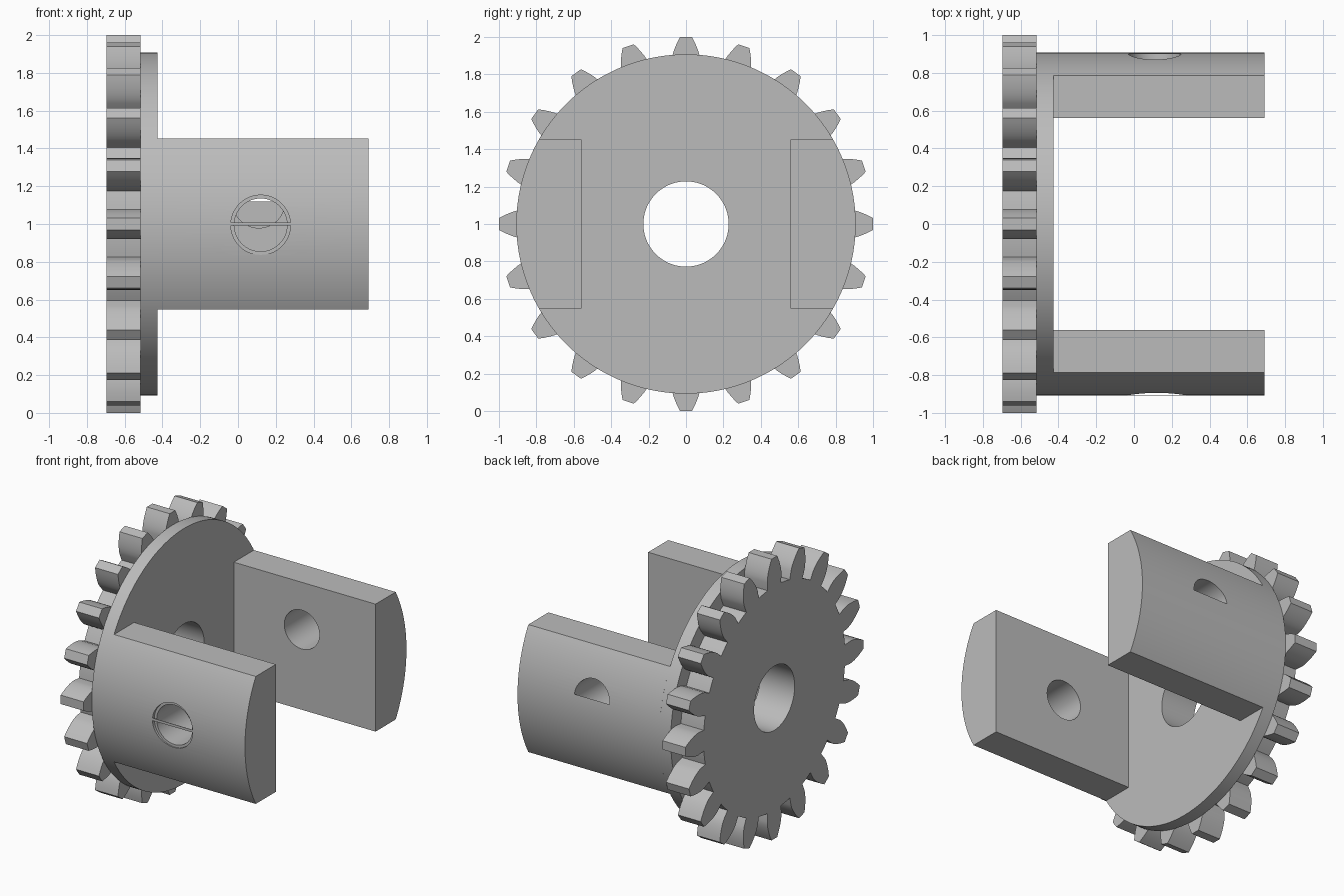
import bpy, bmesh, math
from mathutils import Vector

cube = bpy.data.objects.get("Cube")
if cube:
    bpy.data.objects.remove(cube, do_unlink=True)

grey = bpy.data.materials.new("plain_grey")
grey.use_nodes = True
grey.diffuse_color = (0.5, 0.5, 0.5, 1)
grey.node_tree.nodes["Principled BSDF"].inputs["Base Color"].default_value = (0.5, 0.5, 0.5, 1)

CZ = 1.0                                  # height of the main axis
R = 0.907                                 # flange and arm radius
GEAR_X, FLANGE_X, ARM_X, END_X = -0.695, -0.515, -0.425, 0.69


def prism(name, outline, axis, lo, hi):
    """Extrude a 2D outline along x (outline in y, z) or y (outline in x, z)."""
    def place(p, t):
        return Vector((t, p[0], p[1])) if axis == "x" else Vector((p[0], t, p[1]))
    bm = bmesh.new()
    base = bm.faces.new([bm.verts.new(place(p, lo)) for p in outline])
    out = bmesh.ops.extrude_face_region(bm, geom=[base])
    verts = [g for g in out["geom"] if isinstance(g, bmesh.types.BMVert)]
    bmesh.ops.translate(bm, verts=verts, vec=place((0, 0), hi - lo))
    bmesh.ops.recalc_face_normals(bm, faces=bm.faces)
    mesh = bpy.data.meshes.new(name)
    bm.to_mesh(mesh)
    bm.free()
    mesh.materials.append(grey)
    ob = bpy.data.objects.new(name, mesh)
    bpy.context.collection.objects.link(ob)
    return ob


def circle(cx, cz, r, n=96):
    return [(cx + r * math.cos(math.tau * i / n), cz + r * math.sin(math.tau * i / n))
            for i in range(n)]


def activate(ob):
    bpy.ops.object.select_all(action="DESELECT")
    ob.select_set(True)
    bpy.context.view_layer.objects.active = ob


def cut(ob, cutter):
    mod = ob.modifiers.new("hole", "BOOLEAN")
    mod.operation, mod.solver, mod.object = "DIFFERENCE", "EXACT", cutter
    activate(ob)
    bpy.ops.object.modifier_apply(modifier=mod.name)
    bpy.data.objects.remove(cutter, do_unlink=True)


def finish(ob):
    activate(ob)
    bpy.ops.object.shade_smooth_by_angle(angle=math.radians(20))


def gear_outline(teeth=20, tip=1.0, pressure=math.radians(20)):
    """Involute spur gear profile with its first tooth pointing up."""
    module = 2 * tip / (teeth + 2)
    pitch = module * teeth / 2
    root = pitch - 1.25 * module
    base = pitch * math.cos(pressure)

    def half_angle(r):
        a = math.acos(min(1, base / r))
        inv = math.tan(pressure) - pressure
        return math.pi / (2 * teeth) + inv - (math.tan(a) - a)

    radii = [root] + [base + (tip - base) * i / 6 for i in range(7)]
    flank = [(r, half_angle(max(r, base))) for r in radii]
    tooth = [(r, -a) for r, a in flank] + [(r, a) for r, a in reversed(flank)]
    step = math.tau / teeth
    edge = flank[0][1]
    # root arc to the next tooth
    tooth += [(root, edge + (step - 2 * edge) * i / 4) for i in range(1, 4)]
    return [(r * math.sin(k * step + a), CZ + r * math.cos(k * step + a))
            for k in range(teeth) for r, a in tooth]


# toothed wheel and flange, both with the shaft hole
gear = prism("gear_wheel", gear_outline(), "x", GEAR_X, FLANGE_X)
flange = prism("flange_disc", circle(0, CZ, R, 128), "x", FLANGE_X, ARM_X)
for ob in (gear, flange):
    cut(ob, prism("shaft_cutter", circle(0, CZ, 0.228), "x", -1, 0))
    finish(ob)

# two arms: flat inside, rounded outside
ARM_IN, ARM_H = 0.56, 0.453
spread = math.asin(ARM_H / R)
arc = [spread * (2 * i / 40 - 1) for i in range(41)]


def arm(name, side):
    outline = [(side * ARM_IN, CZ - ARM_H)]
    outline += [(side * R * math.cos(a), CZ + R * math.sin(a)) for a in arc]
    outline += [(side * ARM_IN, CZ + ARM_H)]
    return prism(name, outline, "x", ARM_X, END_X)


# front arm: through hole with a shallow counterbore
front_arm = arm("front_arm", -1)
cut(front_arm, prism("bore_cutter", circle(0.12, 0.995, 0.14), "y", -1.1, -0.4))
cut(front_arm, prism("counterbore_cutter", circle(0.12, 0.995, 0.158), "y", -1.1, -0.885))
finish(front_arm)

# back arm: raised bore that stops just under the rounded face
back_arm = arm("back_arm", 1)
cut(back_arm, prism("blind_bore_cutter", circle(0.11, 1.117, 0.138), "y", 0.4, 0.899))
finish(back_arm)

# thin strip left across the front hole
strip = [(0.12 + sx * 0.158, CZ + sz * 0.009) for sx, sz in ((-1, -1), (1, -1), (1, 1), (-1, 1))]
prism("hole_strip", strip, "y", -R, -R + 0.003)
